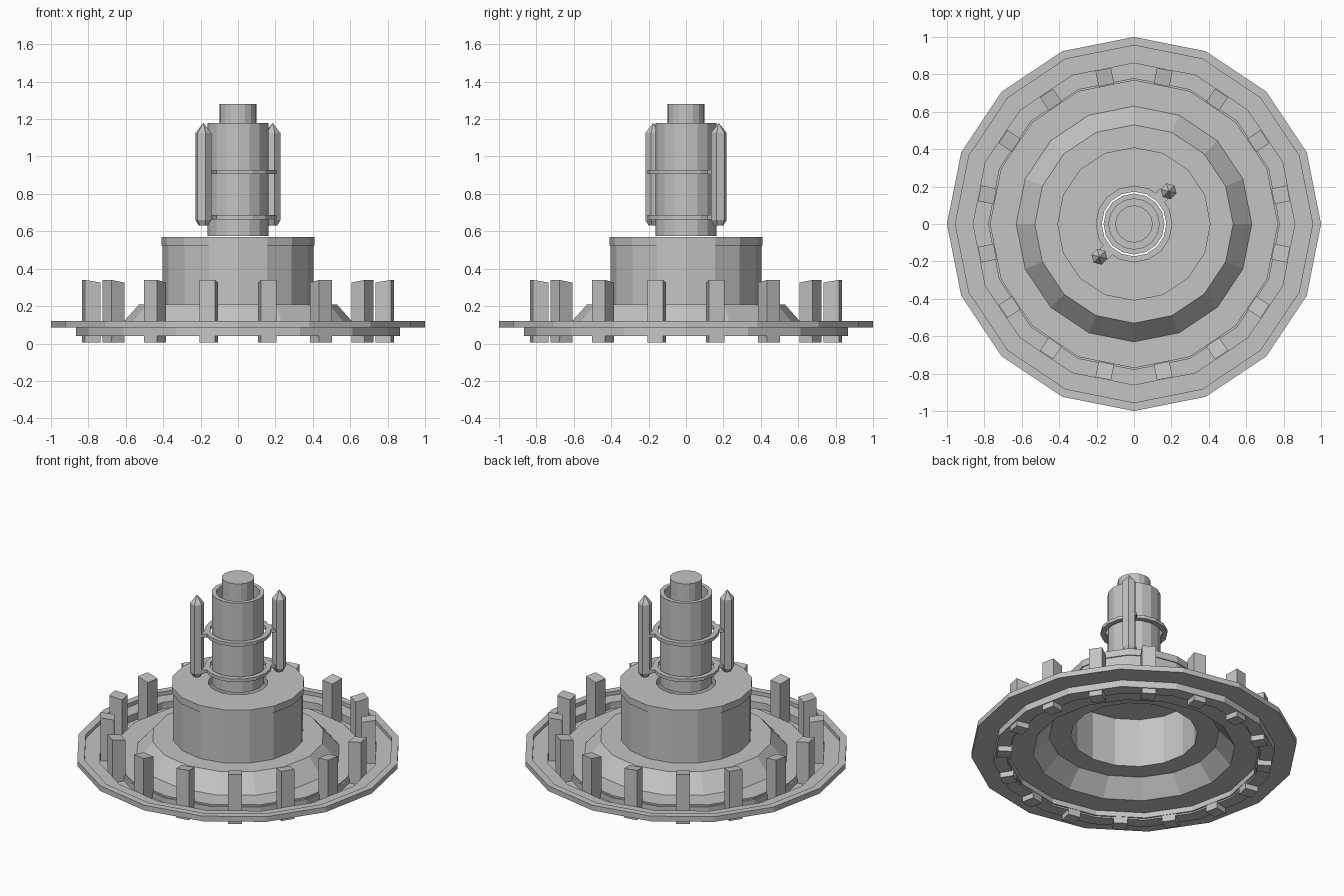
import bpy, bmesh, math
from mathutils import Matrix, Vector

if "Cube" in bpy.data.objects:
    bpy.data.objects.remove(bpy.data.objects["Cube"])

grey = bpy.data.materials.new("plain grey")
grey.diffuse_color = (0.55, 0.55, 0.55, 1)
grey.use_nodes = True
grey.node_tree.nodes["Principled BSDF"].inputs["Base Color"].default_value = grey.diffuse_color


def finish(name, bm):
    bmesh.ops.remove_doubles(bm, verts=bm.verts, dist=1e-5)
    bmesh.ops.recalc_face_normals(bm, faces=bm.faces)
    mesh = bpy.data.meshes.new(name)
    bm.to_mesh(mesh)
    bm.free()
    mesh.materials.append(grey)
    obj = bpy.data.objects.new(name, mesh)
    bpy.context.collection.objects.link(obj)
    return obj


def lathe(name, profile, sides=16, closed=True, center=(0, 0), turn=0.0):
    """Spin an (r, z) profile into a faceted solid."""
    bm = bmesh.new()
    rings = []
    for r, z in profile:
        if r == 0:
            rings.append([bm.verts.new((center[0], center[1], z))] * sides)
            continue
        angles = [turn + math.tau * i / sides for i in range(sides)]
        rings.append([bm.verts.new((center[0] + r * math.cos(a),
                                    center[1] + r * math.sin(a), z)) for a in angles])
    count = len(rings)
    for k in range(count if closed else count - 1):
        a, b = rings[k], rings[(k + 1) % count]
        for i in range(sides):
            j = (i + 1) % sides
            quad = list(dict.fromkeys((a[i], a[j], b[j], b[i])))
            if len(quad) > 2:
                bm.faces.new(quad)
    return finish(name, bm)


def block(name, size, center, angle, slope=0.0):
    """Box turned about z; slope lowers the inner top edge."""
    bm = bmesh.new()
    bmesh.ops.create_cube(bm, size=1)
    for v in bm.verts:
        if v.co.z > 0 and v.co.x < 0:
            v.co.z -= slope / size[2]
        v.co = Vector([v.co[i] * size[i] + center[i] for i in range(3)])
    bm.transform(Matrix.Rotation(angle, 4, 'Z'))
    return finish(name, bm)


# Hollow stepped base: rim, trough, floor, sloped collar and drum wall
lathe("base_shell", [
    (1.0, 0.085), (1.0, 0.12), (0.955, 0.12), (0.955, 0.095), (0.86, 0.095),
    (0.86, 0.05), (0.77, 0.05), (0.77, 0.095), (0.63, 0.095), (0.53, 0.208),
    (0.403, 0.208), (0.403, 0.526), (0.39, 0.526), (0.39, 0.195), (0.523, 0.195),
    (0.62, 0.085), (0.78, 0.085), (0.78, 0.04), (0.865, 0.04), (0.865, 0.085)])

# Drum lid with a round opening
lathe("drum_lid", [(0.41, 0.525), (0.41, 0.57), (0.183, 0.57), (0.183, 0.525)])

# Upright blocks standing in the trough
for i in range(16):
    block("trough_block", (0.085, 0.085, 0.335), (0.80, 0, 0.1725),
          math.tau * (i + 0.5) / 16, slope=0.014)

# Open-topped sleeve and inner core
lathe("sleeve", [(0, 0.575), (0.163, 0.575), (0.163, 1.18), (0.135, 1.18),
                 (0.135, 0.60), (0, 0.60)], closed=False)
lathe("core", [(0, 0.60), (0.1, 0.60), (0.1, 1.28), (0, 1.28)], closed=False)

# Two holding rings with tabs that reach the prongs
for z in (0.675, 0.917):
    lathe("holding_ring", [(0.205, z - 0.011), (0.205, z + 0.011),
                           (0.173, z + 0.011), (0.173, z - 0.011)])
    for side in (0, 1):
        block("ring_tab", (0.04, 0.07, 0.022), (0.213, 0, z),
              math.pi / 4 + side * math.pi)

# Pointed prongs on opposite sides
for sign in (1, -1):
    lathe("prong", [(0, 0.63), (0.025, 0.63), (0.044, 0.66), (0.044, 1.125), (0, 1.18)],
          sides=6, closed=False, center=(sign * 0.185, sign * 0.175), turn=math.pi / 4)
